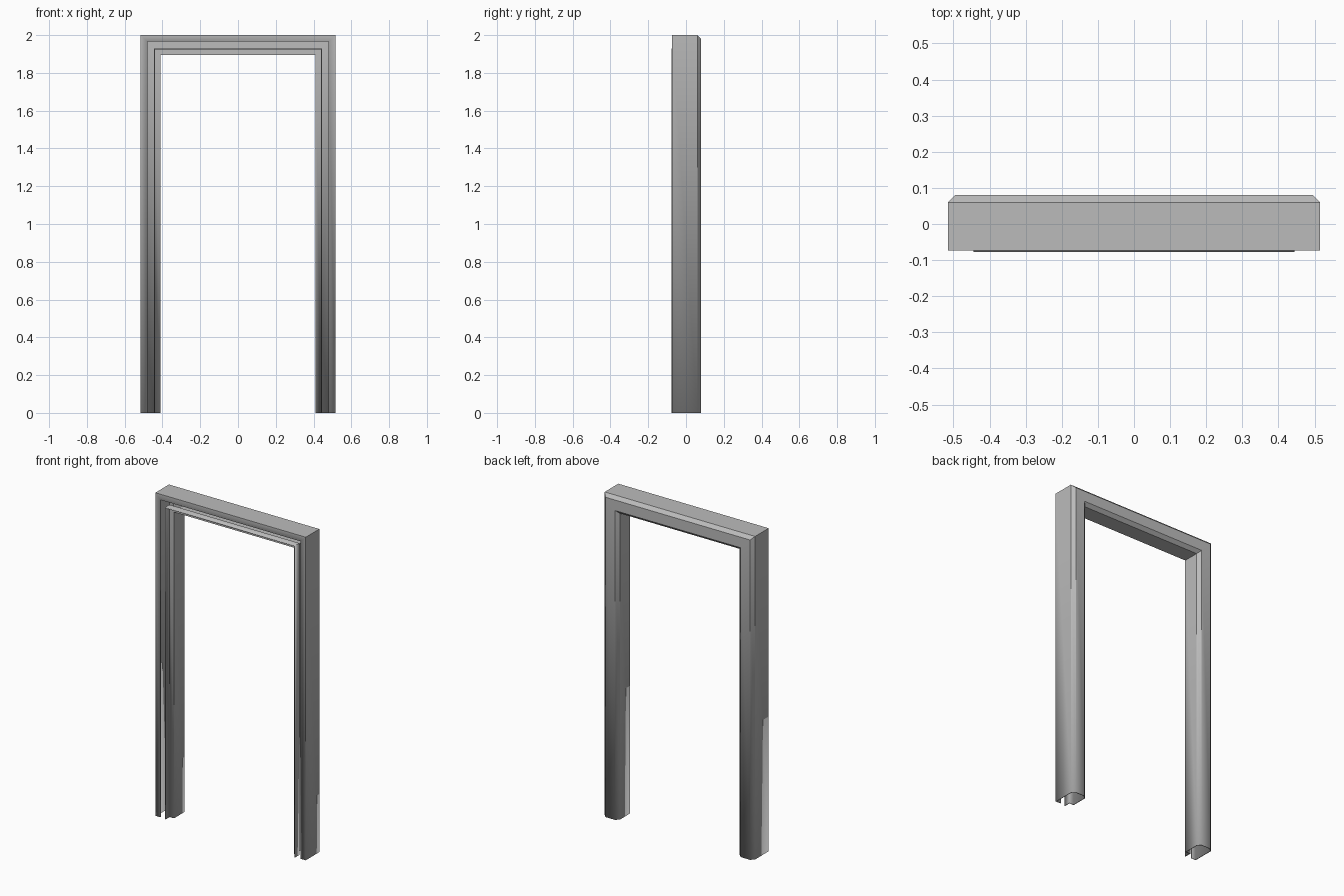
import bpy, bmesh, math

cube = bpy.data.objects.get("Cube")
if cube:
    bpy.data.objects.remove(cube, do_unlink=True)

HALF_WIDTH, HEIGHT, GAUGE = 0.515, 2.0, 0.005

# Bare metal
metal = bpy.data.materials.new("grey_metal")
metal.use_nodes = True
grey = (0.5, 0.5, 0.5, 1)
metal.diffuse_color = grey
metal.node_tree.nodes["Principled BSDF"].inputs["Base Color"].default_value = grey

# Folded sheet section: (distance in from the outer edge, depth)
section = [
    (0.035, -0.073), (0, -0.073),           # front lip
    (0, 0.06), (0.02, 0.08),                # outer wall and bevel
    (0.085, 0.08), (0.105, 0.06),           # back and bevel
    (0.105, -0.04), (0.075, -0.04),         # reveal and door stop
    (0.075, -0.078),                        # rebate
]


def station(bm, side, top):
    """One mitred copy of the section at a corner or foot of the frame."""
    return [bm.verts.new((side * (HALF_WIDTH - d), y, HEIGHT - d if top else 0))
            for d, y in section]


# Sweep the section up one leg, across the head and down the other leg
bm = bmesh.new()
rings = [station(bm, s, t) for s, t in ((-1, False), (-1, True), (1, True), (1, False))]
for a, b in zip(rings, rings[1:]):
    for i in range(len(section) - 1):
        bm.faces.new((a[i], a[i + 1], b[i + 1], b[i]))
bmesh.ops.recalc_face_normals(bm, faces=bm.faces)
bm.faces.ensure_lookup_table()

# Make the outer wall face outward so the sheet thickens inward
bm.normal_update()
if bm.faces[1].normal.x > 0:
    bmesh.ops.reverse_faces(bm, faces=bm.faces)

mesh = bpy.data.meshes.new("door_frame")
bm.to_mesh(mesh)
bm.free()
mesh.materials.append(metal)
frame = bpy.data.objects.new("door_frame", mesh)
bpy.context.collection.objects.link(frame)

# Sheet thickness
sheet = frame.modifiers.new("sheet_thickness", "SOLIDIFY")
sheet.thickness = GAUGE
sheet.offset = -1
sheet.use_even_offset = True

bpy.context.view_layer.objects.active = frame
frame.select_set(True)
bpy.ops.object.shade_smooth_by_angle(angle=math.radians(30))
